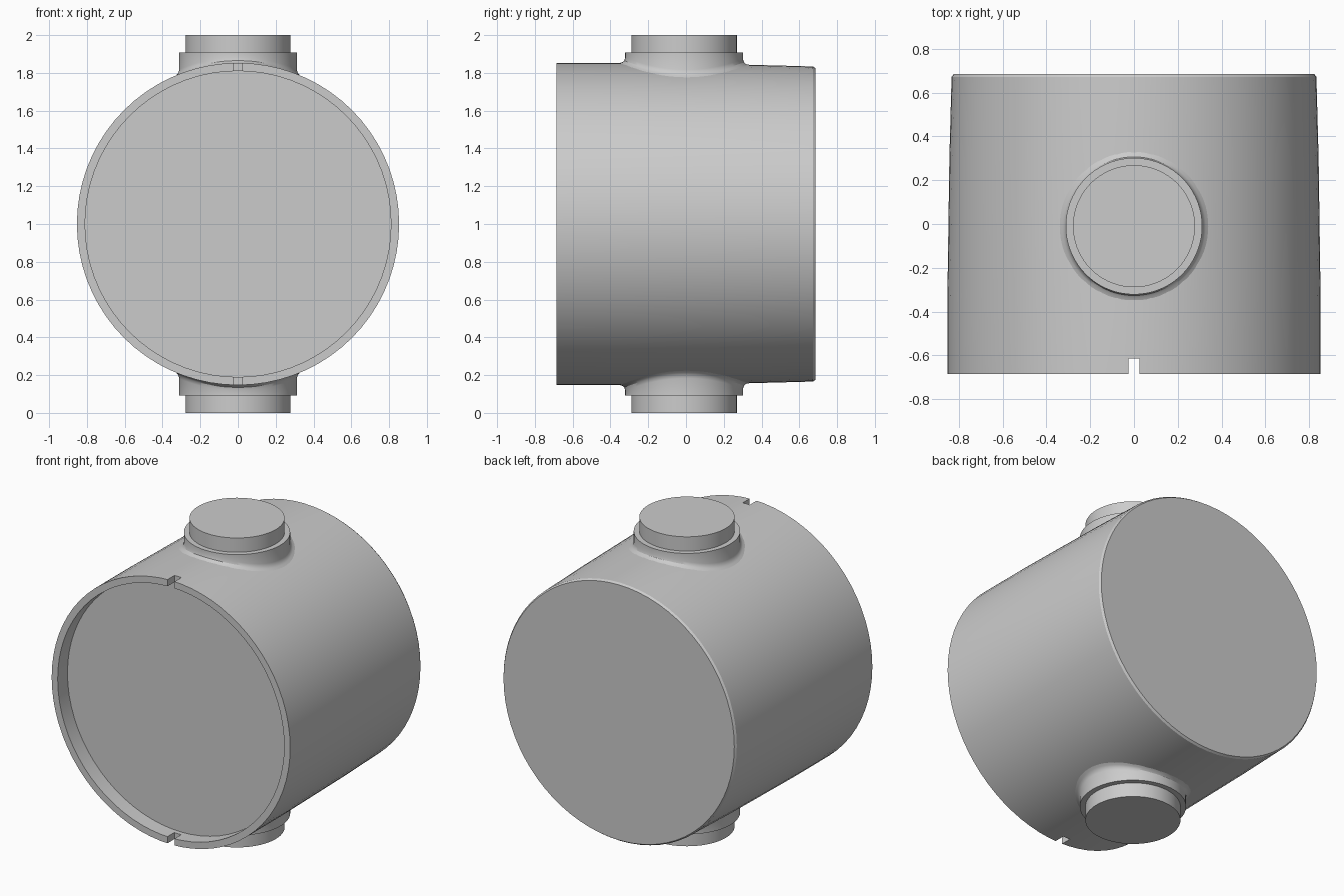
import bpy
import bmesh
from math import sin, cos, pi, sqrt, radians

cube = bpy.data.objects.get("Cube")
if cube:
    bpy.data.objects.remove(cube, do_unlink=True)

SEGMENTS = 72
CENTRE_Z = 1.0
PORT_Y = -0.01

grey = bpy.data.materials.new("plain grey")
grey.use_nodes = True
colour = (0.6, 0.6, 0.6, 1)
grey.diffuse_color = colour
grey.node_tree.nodes["Principled BSDF"].inputs["Base Color"].default_value = colour


def skin_rings(name, rings):
    """Join rings of points into a closed, capped solid."""
    bm = bmesh.new()
    loops = [[bm.verts.new(p) for p in ring] for ring in rings]
    for a, b in zip(loops, loops[1:]):
        for i in range(len(a)):
            j = (i + 1) % len(a)
            bm.faces.new((a[i], a[j], b[j], b[i]))
    bm.faces.new(loops[0])
    bm.faces.new(loops[-1])
    bmesh.ops.recalc_face_normals(bm, faces=bm.faces)
    mesh = bpy.data.meshes.new(name)
    bm.to_mesh(mesh)
    bm.free()
    mesh.materials.append(grey)
    obj = bpy.data.objects.new(name, mesh)
    bpy.context.collection.objects.link(obj)
    return obj


def activate(obj):
    bpy.ops.object.select_all(action='DESELECT')
    obj.select_set(True)
    bpy.context.view_layer.objects.active = obj


def shade(obj):
    activate(obj)
    bpy.ops.object.shade_smooth_by_angle(angle=radians(30))


angles = [2 * pi * i / SEGMENTS for i in range(SEGMENTS)]

# Drum lying front to back: recessed front, slight taper, bevelled back edge
outer = [(0.853, -0.685), (0.853, -0.33), (0.844, 0.3), (0.834, 0.672), (0.825, 0.685)]
profile = [(0.81, -0.585), (0.81, -0.685)] + outer
drum = skin_rings("drum", [
    [(r * cos(a), y, CENTRE_Z + r * sin(a)) for a in angles] for r, y in profile])

# Slots through the top and bottom of the front rim
bpy.ops.mesh.primitive_cube_add(size=1, location=(0, -0.665, CENTRE_Z))
cutter = bpy.context.object
cutter.name = "slot_cutter"
cutter.scale = (0.05, 0.1, 2)
cutter.hide_render = True
cutter.data.materials.append(grey)
activate(drum)
cut = drum.modifiers.new("slots", 'BOOLEAN')
cut.operation = 'DIFFERENCE'
cut.solver = 'EXACT'
cut.object = cutter
bpy.ops.object.modifier_apply(modifier=cut.name)
bpy.data.objects.remove(cutter, do_unlink=True)
shade(drum)


def drum_height(x, y):
    """Height of the drum's surface above its axis."""
    for (r0, y0), (r1, y1) in zip(outer, outer[1:]):
        if y <= y1:
            r = r0 + (r1 - r0) * (y - y0) / (y1 - y0)
            return sqrt(r * r - x * x)
    return 0


def port_ring(radius, side, height=None, lift=0):
    """Ring at a fixed height, or lying on the drum when no height is given."""
    ring = []
    for a in angles:
        x, y = radius * cos(a), PORT_Y + radius * sin(a)
        z = drum_height(x, y) + lift if height is None else height
        ring.append((x, y, CENTRE_Z + side * z))
    return ring


# Stepped ports above and below, with a small fillet where they meet the drum
for name, side in (("top_port", 1), ("bottom_port", -1)):
    rings = [port_ring(r, side, z) for r, z in ((0.279, 1), (0.279, 0.908), (0.312, 0.908))]
    rings += [port_ring(r, side, lift=h) for r, h in
              ((0.312, 0.028), (0.317, 0.012), (0.327, 0.004), (0.343, -0.002))]
    rings.append(port_ring(0.3, side, 0.72))
    shade(skin_rings(name, rings))
